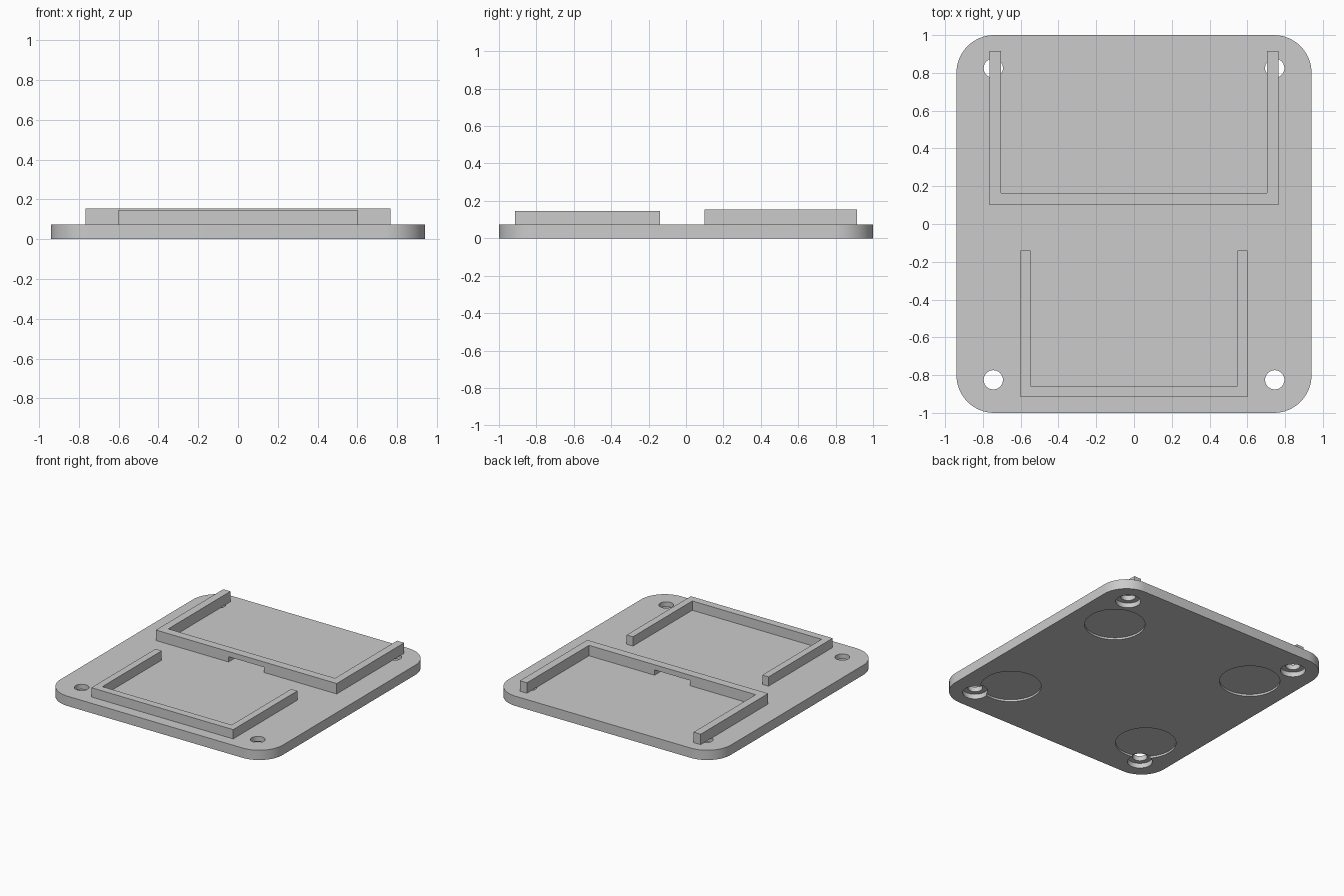
import bpy, bmesh, math

if "Cube" in bpy.data.objects:
    bpy.data.objects.remove(bpy.data.objects["Cube"], do_unlink=True)

grey = bpy.data.materials.new("plain grey")
grey.use_nodes = True
colour = (0.6, 0.6, 0.6, 1)
grey.diffuse_color = colour
grey.node_tree.nodes["Principled BSDF"].inputs["Base Color"].default_value = colour


def prism(name, outline, low, high):
    """Extrude an outline in the ground plane between two heights."""
    bm = bmesh.new()
    face = bm.faces.new([bm.verts.new((x, y, low)) for x, y in outline])
    new = bmesh.ops.extrude_face_region(bm, geom=[face])["geom"]
    top = [v for v in new if isinstance(v, bmesh.types.BMVert)]
    bmesh.ops.translate(bm, verts=top, vec=(0, 0, high - low))
    bmesh.ops.recalc_face_normals(bm, faces=bm.faces)
    mesh = bpy.data.meshes.new(name)
    bm.to_mesh(mesh)
    bm.free()
    mesh.materials.append(grey)
    obj = bpy.data.objects.new(name, mesh)
    bpy.context.collection.objects.link(obj)
    return obj


def arc(cx, cy, radius, start, sweep, steps):
    angles = [math.radians(start + sweep * i / steps) for i in range(steps + 1)]
    return [(cx + radius * math.cos(a), cy + radius * math.sin(a)) for a in angles]


def activate(obj):
    bpy.ops.object.select_all(action='DESELECT')
    obj.select_set(True)
    bpy.context.view_layer.objects.active = obj


def cut(target, cutter):
    """Subtract the cutter and throw it away."""
    mod = target.modifiers.new("cut", 'BOOLEAN')
    mod.operation = 'DIFFERENCE'
    mod.solver = 'EXACT'
    mod.object = cutter
    activate(target)
    bpy.ops.object.modifier_apply(modifier=mod.name)
    bpy.data.objects.remove(cutter, do_unlink=True)


def cut_round(target, x, y, radius, low, high):
    cut(target, prism("round_cutter", arc(x, y, radius, 0, 360, 48)[:-1], low, high))


def u_rail(name, half_outer, half_inner, front, inner_front, back, top):
    """A three-sided holder wall, open towards the back."""
    right = [(half_outer, front), (half_outer, back),
             (half_inner, back), (half_inner, inner_front)]
    left = [(-x, y) for x, y in reversed(right)]
    return prism(name, right + left, THICK, top)


THICK = 0.075
WIDE, LONG, ROUND = 0.94, 1.0, 0.2

# Base plate with rounded corners
corners = [(1, 1, 0), (-1, 1, 90), (-1, -1, 180), (1, -1, 270)]
outline = []
for sx, sy, start in corners:
    outline += arc(sx * (WIDE - ROUND), sy * (LONG - ROUND), ROUND, start, 90, 16)
plate = prism("base_plate", outline, 0, THICK)

# Shallow magnet recesses, then counterbored screw holes
for sx, sy, _ in corners:
    cut_round(plate, sx * 0.61, sy * 0.56 - 0.04, 0.21, -0.1, 0.015)
for sx, sy, _ in corners:
    cut_round(plate, sx * 0.745, sy * 0.825, 0.087, -0.1, 0.037)
    cut_round(plate, sx * 0.745, sy * 0.825, 0.051, -0.1, 0.2)
activate(plate)
bpy.ops.object.shade_smooth_by_angle(angle=math.radians(30))

# Holder walls
back_rail = u_rail("back_holder_wall", 0.765, 0.705, 0.1, 0.165, 0.915, 0.155)
u_rail("front_holder_wall", 0.6, 0.547, -0.915, -0.857, -0.14, 0.146)

# Cable slot under the middle of the back wall
slot = [(-0.15, 0.05), (0.15, 0.05), (0.15, 0.2), (-0.15, 0.2)]
cut(back_rail, prism("slot_cutter", slot, 0.02, THICK + 0.04))
